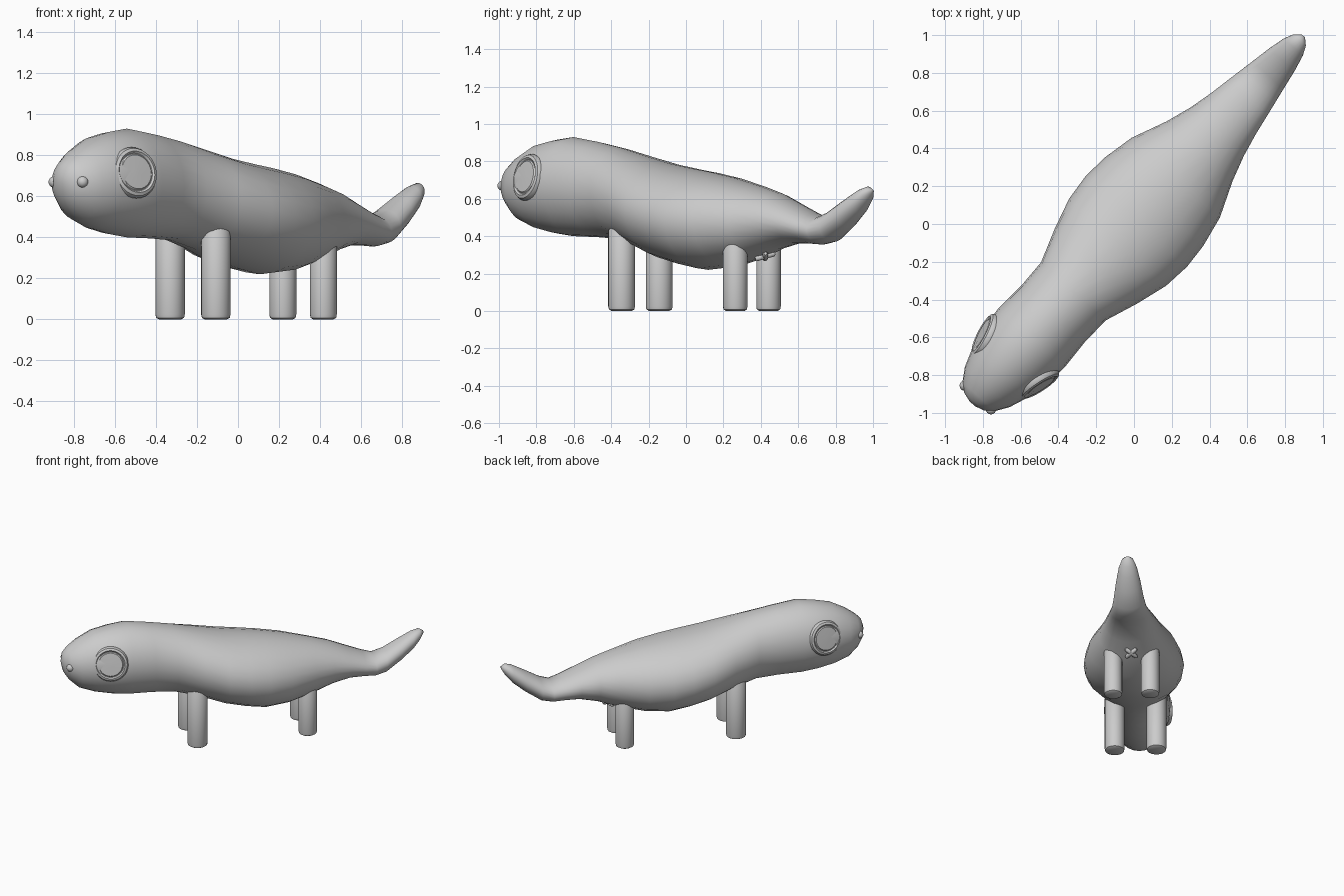
import bpy, bmesh
from math import cos, sin, pi, radians
from mathutils import Matrix, Vector

if "Cube" in bpy.data.objects:
    bpy.data.objects.remove(bpy.data.objects["Cube"])

clay = bpy.data.materials.new("clay_grey")
clay.use_nodes = True
clay.diffuse_color = (0.6, 0.6, 0.6, 1)
clay.node_tree.nodes["Principled BSDF"].inputs["Base Color"].default_value = (0.6, 0.6, 0.6, 1)

# Parts are built with the spine along local x (tail at +x), then turned to the diagonal pose
POSE = Matrix.Rotation(radians(48), 4, 'Z')


def finish(name, bm, place=Matrix(), angle=40):
    bmesh.ops.recalc_face_normals(bm, faces=bm.faces)
    mesh = bpy.data.meshes.new(name)
    bm.to_mesh(mesh)
    bm.free()
    obj = bpy.data.objects.new(name, mesh)
    bpy.context.collection.objects.link(obj)
    obj.matrix_world = POSE @ place
    mesh.materials.append(clay)
    bpy.ops.object.select_all(action='DESELECT')
    obj.select_set(True)
    bpy.context.view_layer.objects.active = obj
    bpy.ops.object.shade_smooth_by_angle(angle=radians(angle))
    return obj


def loft(rings):
    """Bridge equal rings of points and cap both ends."""
    bm = bmesh.new()
    loops = [[bm.verts.new(p) for p in ring] for ring in rings]
    n = len(loops[0])
    for a, b in zip(loops, loops[1:]):
        for i in range(n):
            j = (i + 1) % n
            bm.faces.new((a[i], a[j], b[j], b[i]))
    bm.faces.new(loops[0])
    bm.faces.new(loops[-1])
    return bm


def lathe(profile, sides):
    """Spin (radius, height) points around local z."""
    return loft([[(r * cos(2 * pi * i / sides), r * sin(2 * pi * i / sides), z)
                  for i in range(sides)] for r, z in profile])


# Body and tail: position along spine, half width, bottom, top
SECTIONS = [
    (-1.28, .02, .66, .70), (-1.265, .07, .60, .75), (-1.23, .115, .545, .785),
    (-1.16, .16, .48, .835), (-1.05, .20, .44, .89), (-.93, .225, .415, .915),
    (-.81, .235, .40, .93), (-.64, .225, .395, .905), (-.48, .23, .385, .875),
    (-.30, .295, .34, .83), (-.13, .345, .28, .79), (.02, .36, .245, .765),
    (.16, .35, .22, .745), (.33, .315, .235, .715), (.52, .235, .28, .67),
    (.66, .19, .33, .63), (.79, .16, .36, .575), (.90, .14, .36, .53),
    (.98, .125, .355, .505), (1.06, .11, .37, .535), (1.17, .09, .445, .60),
    (1.26, .068, .52, .65), (1.31, .045, .58, .665), (1.34, .012, .63, .65),
]
SIDES = 24
body = loft([[(x, w * cos(2 * pi * i / SIDES),
               (lo + hi) / 2 + (hi - lo) / 2 * sin(2 * pi * i / SIDES))
              for i in range(SIDES)] for x, w, lo, hi in SECTIONS])
finish("body_and_tail", body, angle=80)

# Paired parts on either side of the spine
for side, label in ((-1, "left"), (1, "right")):
    for name, x, y, r, top in (("front_leg", -.328, .15, .072, .46),
                               ("hind_leg", .474, .133, .066, .42)):
        leg = lathe([(r * .75, 0), (r * .95, .008), (r, .025),
                     (r, top - .03), (r * .7, top)], 20)
        finish(f"{name}_{label}", leg, Matrix.Translation((x, -side * y, 0)))

    # Round eye: raised rim around a shallow flat disc
    facing = Vector((-sin(radians(15)), -side * cos(radians(15)), .2))
    aim = facing.to_track_quat('Z', 'Y').to_matrix().to_4x4()
    eye = lathe([(.10, -.06), (.122, -.03), (.127, 0), (.118, .018), (.103, .024),
                 (.094, .016), (.090, .016), (.084, .022), (.02, .024)], 32)
    finish(f"eye_{label}", eye, Matrix.Translation((-.966, -side * .19, .715)) @ aim)

    nostril = bmesh.new()
    bmesh.ops.create_uvsphere(nostril, u_segments=16, v_segments=10, radius=.028)
    finish(f"nostril_{label}", nostril, Matrix.Translation((-1.235, -side * .093, .67)))

    # Crossed bars beneath the tail
    bar = lathe([(.008, -.055), (.015, -.045), (.015, .045), (.008, .055)], 12)
    tilt = (Matrix.Translation((.57, 0, .293)) @ Matrix.Rotation(radians(-22), 4, 'Y')
            @ Matrix.Rotation(radians(45 * side), 4, 'Z') @ Matrix.Rotation(pi / 2, 4, 'X'))
    finish(f"cross_bar_{label}", bar, tilt)
